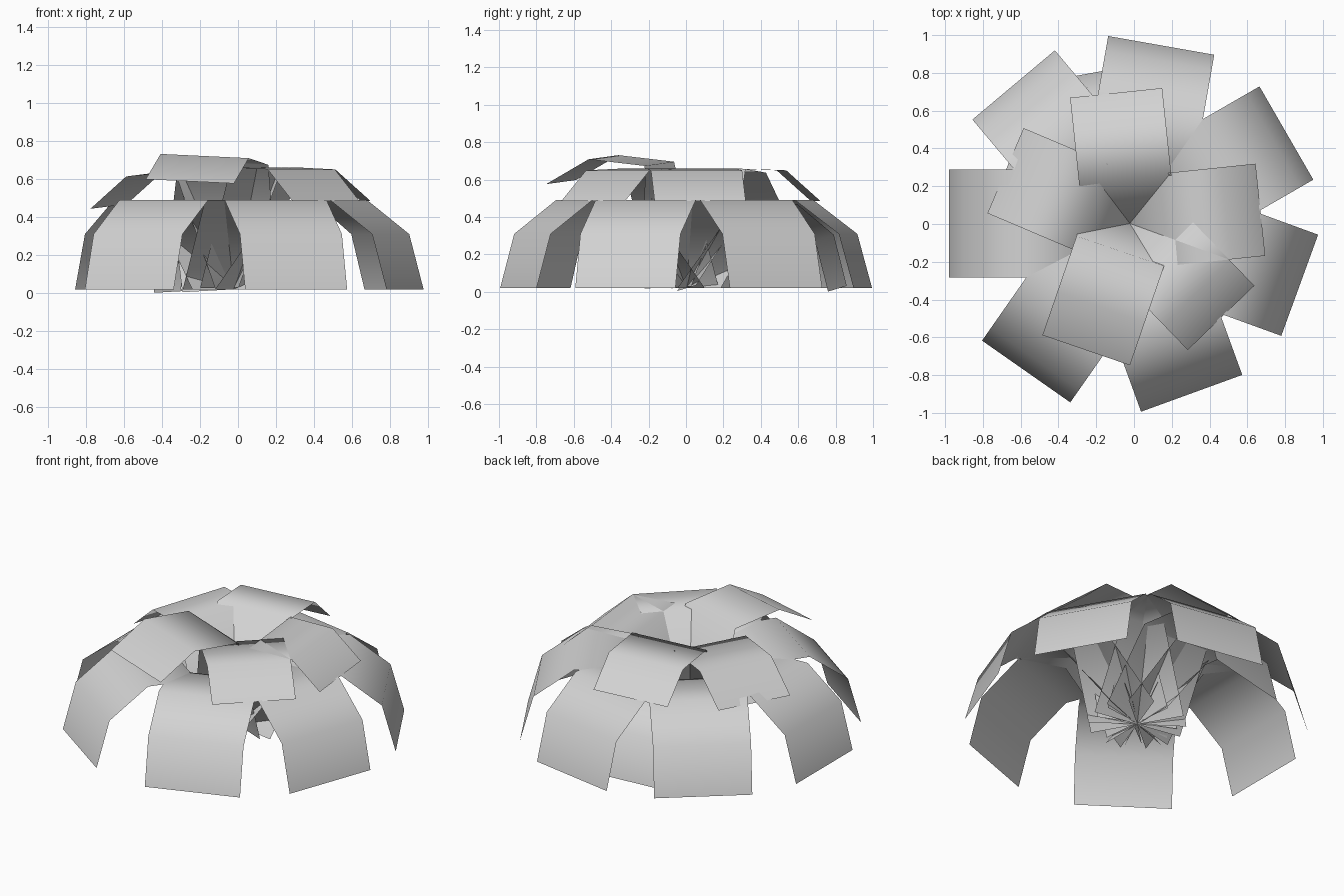
import bpy, math

cube = bpy.data.objects.get("Cube")
if cube:
    bpy.data.objects.remove(cube, do_unlink=True)

grey = bpy.data.materials.new("leaf_grey")
grey.use_nodes = True
colour = (0.65, 0.65, 0.65, 1)
grey.diffuse_color = colour
grey.node_tree.nodes["Principled BSDF"].inputs["Base Color"].default_value = colour

CENTRE = (-0.022, 0.003)  # point where all leaves are rooted


def leaf(name, angle, width, profile, roll=0.0):
    """Sweep a (radius, height) profile sideways into an arching leaf sheet."""
    a = math.radians(angle)
    c, s = math.cos(a), math.sin(a)
    verts, faces = [], []
    for r, z in profile:
        for side in (-width / 2, width / 2):
            verts.append((CENTRE[0] + r * c - side * s,
                          CENTRE[1] + r * s + side * c,
                          z + roll * side))
    for i in range(len(profile) - 1):
        k = 2 * i
        faces.append((k, k + 2, k + 3, k + 1))
    mesh = bpy.data.meshes.new(name)
    mesh.from_pydata(verts, [], faces)
    mesh.materials.append(grey)
    mesh.shade_smooth()
    obj = bpy.data.objects.new(name, mesh)
    bpy.context.scene.collection.objects.link(obj)


# Outer tier: broad leaves that arch down to the ground
outer = [(0, 0.02), (0.34, 0.485), (0.64, 0.49), (0.877, 0.31), (0.957, 0.02)]
for i, angle in enumerate((80, 30, -20, -70, -125, 180, 130)):
    leaf(f"outer_leaf_{i + 1}", angle, 0.57, outer)

# Shorter leaf tucked beneath the outer tier
tucked = [(0, 0.02), (0.28, 0.45), (0.55, 0.455), (0.75, 0.29), (0.82, 0.017)]
leaf("tucked_leaf", 100.5, 0.55, tucked, -0.055)

# Upper tier: smaller leaves that spread above the outer ones
upper = [(0, 0.03), (0.23, 0.66), (0.51, 0.65), (0.695, 0.485)]
for i, angle in enumerate((96, 6, -46)):
    leaf(f"upper_leaf_{i + 1}", angle, 0.49, upper)
leaf("upper_leaf_low", 157, 0.49,
     [(0, 0.03), (0.23, 0.645), (0.51, 0.625), (0.715, 0.455)], -0.05)
leaf("upper_leaf_high", 251, 0.49,
     [(0, 0.03), (0.155, 0.685), (0.47, 0.72), (0.71, 0.587)], -0.045)
